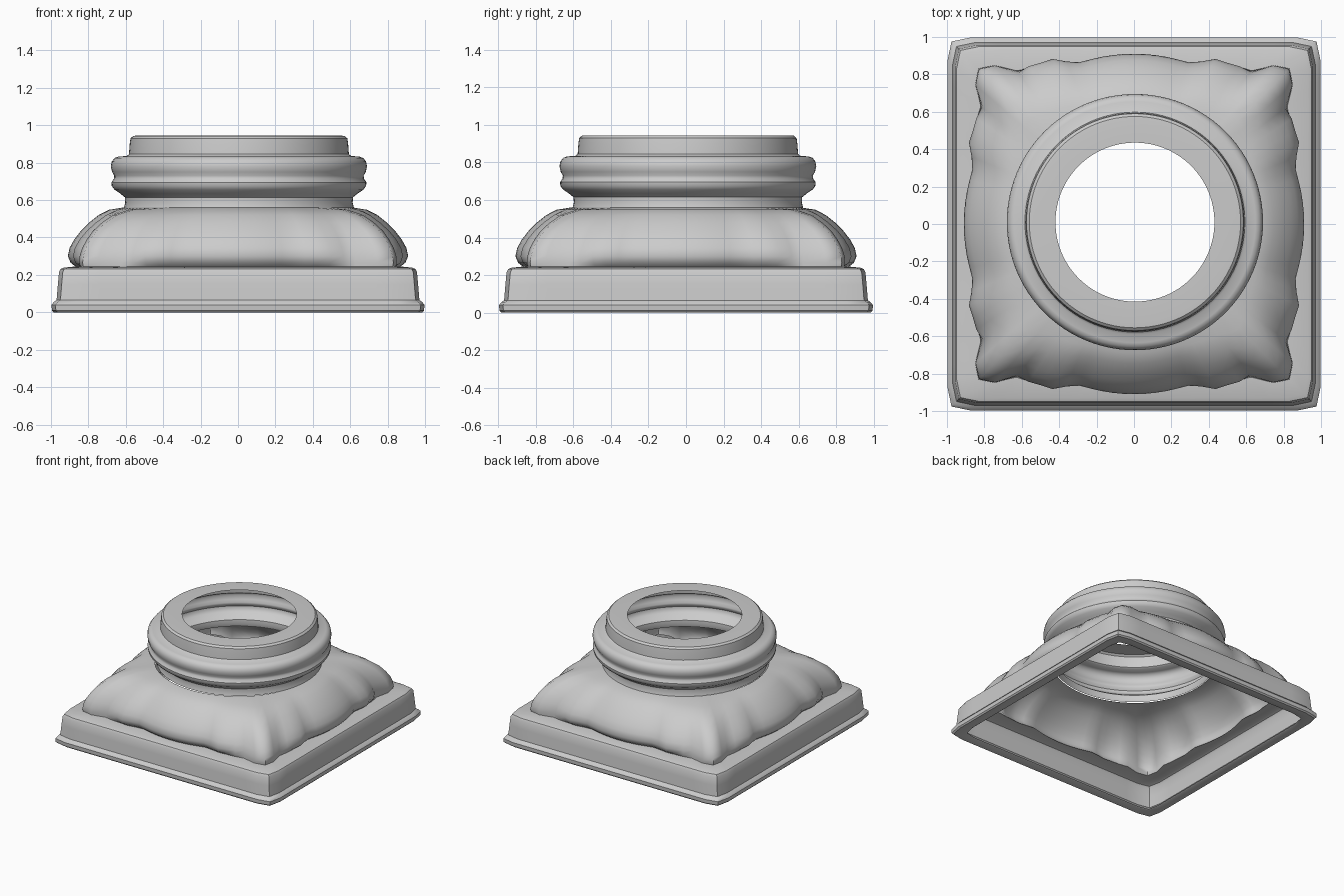
import bpy, bmesh, math

if "Cube" in bpy.data.objects:
    bpy.data.objects.remove(bpy.data.objects["Cube"])

N = 96  # angular divisions, includes exact 45 degree corners
ANG = [2 * math.pi * i / N for i in range(N)]


def square(h, soft=0.0):
    """Square outline as a polar radius, with slightly eased corners."""
    def f(a):
        r = h / max(abs(math.cos(a)), abs(math.sin(a)))
        return min(r, h * (math.sqrt(2) - soft))
    return f


def circle(r):
    return lambda a: r


def diagonal_offset(a):
    """Degrees away from the nearest diagonal."""
    return abs(math.degrees(a) % 90 - 45)


def cushion_ring(side, corner, valley):
    """Round in the middle of each side, drawn out to a leaf spur at corners."""
    def f(a):
        outer = max(0.905, min(square(0.86)(a), 1.185))
        w = (outer - 0.905) / (1.185 - 0.905)
        d = diagonal_offset(a)
        groove = math.exp(-((d - 8) / 2.8) ** 2)
        fold = math.exp(-((d - 19) / 3.0) ** 2)
        return side + (corner - side) * w - valley * groove + 0.4 * valley * fold
    return f


def loft(name, rings, centre=(0, 0), sharp=35):
    """Skin a stack of (polar outline, height) rings into an open shell."""
    bm = bmesh.new()
    rows = [[bm.verts.new((centre[0] + f(a) * math.cos(a),
                           centre[1] + f(a) * math.sin(a), z)) for a in ANG]
            for f, z in rings]
    for lo, hi in zip(rows, rows[1:]):
        for i in range(N):
            j = (i + 1) % N
            bm.faces.new((lo[i], lo[j], hi[j], hi[i]))
    me = bpy.data.meshes.new(name)
    bm.to_mesh(me)
    bm.free()
    ob = bpy.data.objects.new(name, me)
    bpy.context.collection.objects.link(ob)
    bpy.ops.object.select_all(action='DESELECT')
    ob.select_set(True)
    bpy.context.view_layer.objects.active = ob
    bpy.ops.object.shade_smooth_by_angle(angle=math.radians(sharp))
    return ob


# cushion: (side radius, corner radius, groove depth, height)
CUSHION = [(0.87, 1.17, 0.03, 0.245), (0.895, 1.175, 0.05, 0.265),
           (0.91, 1.17, 0.06, 0.30), (0.90, 1.15, 0.06, 0.345),
           (0.875, 1.115, 0.055, 0.39), (0.84, 1.07, 0.045, 0.435),
           (0.795, 1.0, 0.03, 0.48), (0.745, 0.915, 0.02, 0.52),
           (0.69, 0.79, 0.01, 0.548), (0.615, 0.62, 0.0, 0.56)]
cushion = [(cushion_ring(s, c, v), z) for s, c, v, z in CUSHION]
loft("cushion_with_corner_leaves", cushion, sharp=60)

# hollow square plinth: underside rim, lip, wall, top meeting the cushion
PLINTH = [(0.91, 0.006), (0.92, 0.0), (0.985, 0.0), (0.995, 0.01),
          (0.997, 0.04), (0.985, 0.055), (0.97, 0.065), (0.963, 0.15),
          (0.957, 0.215), (0.948, 0.232), (0.93, 0.239)]
loft("plinth", [(square(h, 0.03), z) for h, z in PLINTH] + cushion[:1])

# moulded round collar, drum and flat top rim around the opening
COLLAR = [(0.615, 0.56), (0.608, 0.585), (0.61, 0.615), (0.635, 0.635),
          (0.665, 0.655), (0.68, 0.675), (0.682, 0.695), (0.668, 0.715),
          (0.667, 0.73), (0.678, 0.75), (0.685, 0.78), (0.68, 0.805),
          (0.665, 0.825), (0.645, 0.832), (0.60, 0.836), (0.588, 0.845),
          (0.584, 0.90), (0.58, 0.93), (0.565, 0.943), (0.54, 0.945),
          (0.425, 0.945)]
loft("collar", [(circle(r), z) for r, z in COLLAR], centre=(0.005, 0.01))
